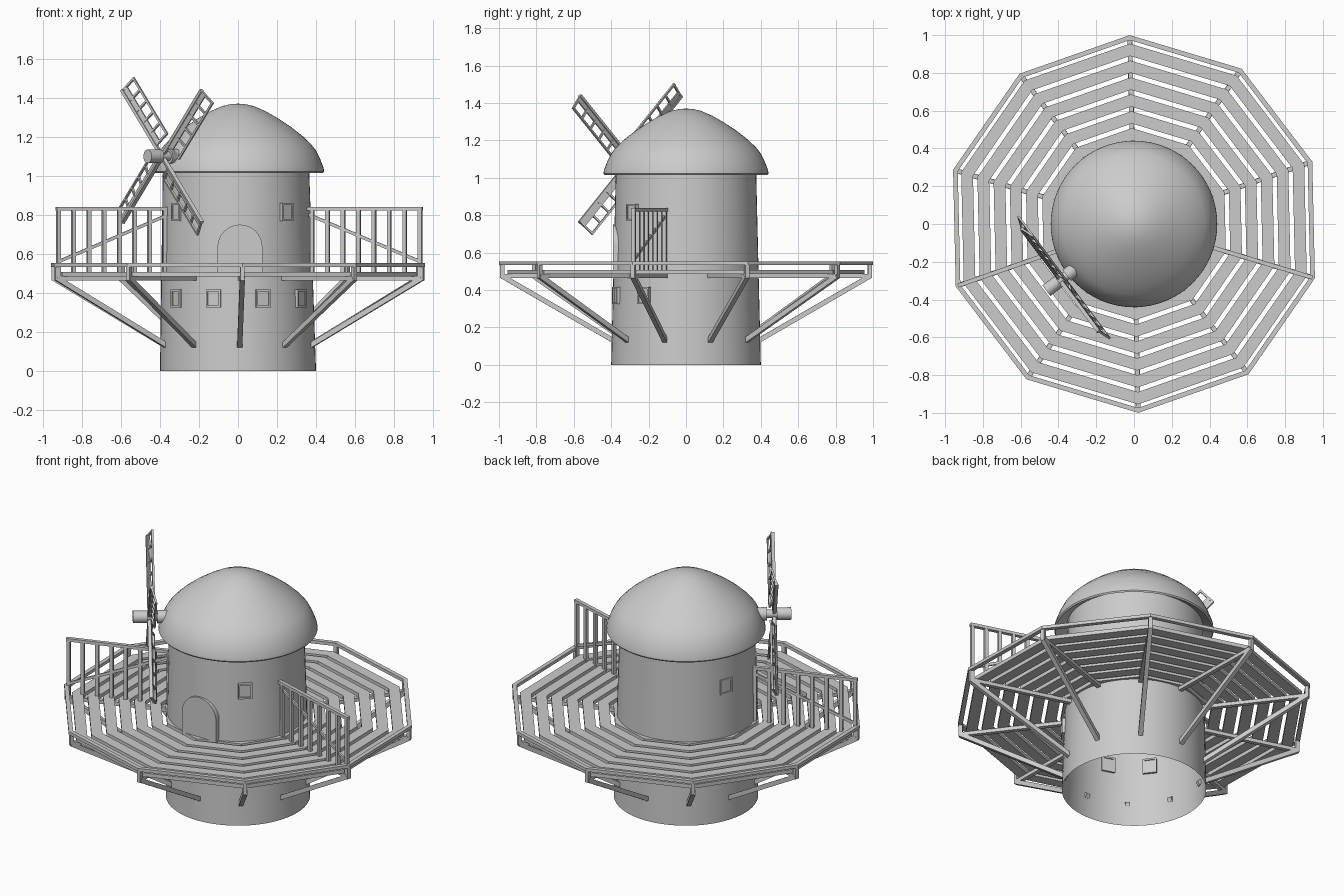
import bpy, bmesh
from math import sin, cos, pi, radians
from mathutils import Vector, Matrix

if "Cube" in bpy.data.objects:
    bpy.data.objects.remove(bpy.data.objects["Cube"])

START = radians(91.3)                       # first deck corner
CORNERS = [START + i * pi / 5 for i in range(10)]


def polar(r, a, z):
    return Vector((r * cos(a), r * sin(a), z))


def finish(bm, name, smooth=None):
    bmesh.ops.recalc_face_normals(bm, faces=bm.faces)
    me = bpy.data.meshes.new(name)
    bm.to_mesh(me)
    bm.free()
    ob = bpy.data.objects.new(name, me)
    bpy.context.collection.objects.link(ob)
    if smooth:
        bpy.ops.object.select_all(action='DESELECT')
        ob.select_set(True)
        bpy.context.view_layer.objects.active = ob
        bpy.ops.object.shade_smooth_by_angle(angle=radians(smooth))
    return ob


def bar(bm, p, q, w, h, up=(0, 0, 1)):
    """Box beam from p to q, w wide sideways and h along up."""
    d = (q - p).normalized()
    side = d.cross(Vector(up)).normalized()
    top = side.cross(d)
    m = Matrix((side * w, d * (q - p).length, top * h)).transposed().to_4x4()
    m.translation = (p + q) / 2
    bmesh.ops.create_cube(bm, size=1, matrix=m)


def rod(bm, p, q, r, n=20):
    m = (q - p).to_track_quat('Z', 'Y').to_matrix().to_4x4()
    m.translation = (p + q) / 2
    bmesh.ops.create_cone(bm, cap_ends=True, segments=n, radius1=r, radius2=r,
                          depth=(q - p).length, matrix=m)


def loft(bm, profile, angles, closed=False):
    """Revolve (radius, z) points over the given angles."""
    loops = [[bm.verts.new(polar(r, a, z)) for a in angles] for r, z in profile]
    pairs = list(zip(loops, loops[1:]))
    if closed:
        pairs.append((loops[-1], loops[0]))
    n = len(angles)
    for a, b in pairs:
        for i in range(n):
            j = (i + 1) % n
            bm.faces.new((a[i], a[j], b[j], b[i]))
    return loops


ROUND = [i * 2 * pi / 64 for i in range(64)]


def wall_r(z):
    return 0.4 - 0.024 * z


# tower wall, open at the bottom
bm = bmesh.new()
loft(bm, [(wall_r(z), z) for z in (0, 0.35, 0.7, 1.08)], ROUND)
tower = finish(bm, "tower", 40)
for v in tower.data.vertices:
    v.co.x -= 0.01 * v.co.z

# domed cap with a thin turned-in rim
bm = bmesh.new()
prof = [(0.37, 1.055), (0.425, 1.022), (0.435, 1.014), (0.441, 1.022), (0.439, 1.04),
        (0.42, 1.09), (0.40, 1.13), (0.375, 1.162), (0.33, 1.205), (0.27, 1.252),
        (0.20, 1.298), (0.14, 1.332), (0.08, 1.358), (0.035, 1.368)]
loops = loft(bm, prof, ROUND)
tip = bm.verts.new((0, 0, 1.37))
for i in range(64):
    bm.faces.new((loops[-1][i], loops[-1][(i + 1) % 64], tip))
finish(bm, "cap", 40)

# deck planks: concentric ten-sided rings
bm = bmesh.new()
for k in range(7):
    o = 0.955 - 0.0895 * k
    i = o - 0.065
    loft(bm, [(o, 0.485), (o, 0.508), (i, 0.508), (i, 0.485)], CORNERS, True)
finish(bm, "deck_planks")

# raised edge rail around the deck, and lower edge beam
bm = bmesh.new()
loft(bm, [(1.0, 0.533), (1.0, 0.552), (0.974, 0.552), (0.974, 0.533)], CORNERS, True)
finish(bm, "edge_rail")

# joists, corner posts and slanted struts at every corner
joists, posts, struts = bmesh.new(), bmesh.new(), bmesh.new()
for a in CORNERS:
    bar(joists, polar(0.37, a, 0.475), polar(0.985, a, 0.475), 0.024, 0.022)
    bar(posts, polar(0.983, a, 0.464), polar(0.983, a, 0.548), 0.022, 0.022, polar(1, a, 0))
    bar(struts, polar(0.385, a, 0.128), polar(0.985, a, 0.475), 0.026, 0.026)
finish(joists, "deck_joists")
finish(posts, "corner_posts")
finish(struts, "deck_struts")

# two radial fences with balusters, a handrail and a diagonal brace
for name, a in (("right_fence", CORNERS[7]), ("left_fence", CORNERS[3])):
    bm = bmesh.new()
    bar(bm, polar(0.37, a, 0.83), polar(0.987, a, 0.83), 0.022, 0.018)
    bar(bm, polar(0.38, a, 0.80), polar(0.975, a, 0.56), 0.01, 0.016)
    for k in range(8):
        r = 0.975 - 0.0825 * k
        bar(bm, polar(r, a, 0.475), polar(r, a, 0.83), 0.02, 0.02, polar(1, a, 0))
    finish(bm, name)


# window: four frame bars around a thin pane, set on the wall
def window(name, deg, z, w=0.078, h=0.092):
    a = radians(deg)
    out = polar(1, a, 0)
    side = Vector((-sin(a), cos(a), 0))
    c = out * (wall_r(z) + 0.001) + Vector((0, 0, z))
    up = Vector((0, 0, 1))
    bm = bmesh.new()
    for s in (-1, 1):
        e = side * s * (w / 2 - 0.005)
        bar(bm, c + e - up * h / 2, c + e + up * h / 2, 0.01, 0.022, out)
        e = up * s * (h / 2 - 0.005)
        bar(bm, c + e - side * w / 2, c + e + side * w / 2, 0.01, 0.022, out)
    p = c - out * 0.001
    bar(bm, p - up * h * 0.45, p + up * h * 0.45, w * 0.9, 0.008, out)
    finish(bm, name)


for i, deg in enumerate((-49, -145, 160)):
    window("upper_window_%d" % i, deg, 0.815)
for i, deg in enumerate((-143, -108.5, -71, -35)):
    window("lower_window_%d" % i, deg, 0.37)

# arched door slab facing the front
bm = bmesh.new()
pts = [(-0.105, 0.49), (0.125, 0.49)]
pts += [(0.01 + 0.115 * cos(t * pi / 16), 0.635 + 0.115 * sin(t * pi / 16)) for t in range(17)]
face = bm.faces.new([bm.verts.new((x, -0.35, z)) for x, z in pts])
ext = bmesh.ops.extrude_face_region(bm, geom=[face])
for v in ext["geom"]:
    if isinstance(v, bmesh.types.BMVert):
        v.co.y = -0.391
finish(bm, "door", 30)

# sail hub: two thick drums on a thinner shaft, pointing out of the cap
HUB = Vector((-0.38, -0.29, 1.10))
U, N, Z = Vector((0.6, -0.8, 0)), Vector((-0.8, -0.6, 0)), Vector((0, 0, 1))
bm = bmesh.new()
rod(bm, HUB - N * 0.13, HUB + N * 0.08, 0.024)
rod(bm, HUB + N * 0.025, HUB + N * 0.105, 0.035)
rod(bm, HUB - N * 0.14, HUB - N * 0.03, 0.037)
finish(bm, "sail_hub", 40)

# four canted lattice sails
for k in range(4):
    t = radians(45 + 90 * k)
    d = U * cos(t) + Z * sin(t)
    c = U * sin(t) - Z * cos(t)              # clockwise, across the sail
    c = (c - N * 0.26).normalized()
    flat = d.cross(c)
    o = HUB + N * 0.012
    bm = bmesh.new()
    bar(bm, o, o + d * 0.48, 0.016, 0.02, flat)                              # spar
    bar(bm, o + d * 0.07 + c * 0.018, o + d * 0.48 + c * 0.018, 0.036, 0.008, flat)  # board
    bar(bm, o + d * 0.07 + c * 0.092, o + d * 0.48 + c * 0.092, 0.011, 0.011, flat)  # outer rail
    for i in range(6):
        p = o + d * (0.076 + 0.0797 * i)
        bar(bm, p, p + c * 0.095, 0.011, 0.011, flat)                        # rungs
    finish(bm, "sail_%d" % k)
